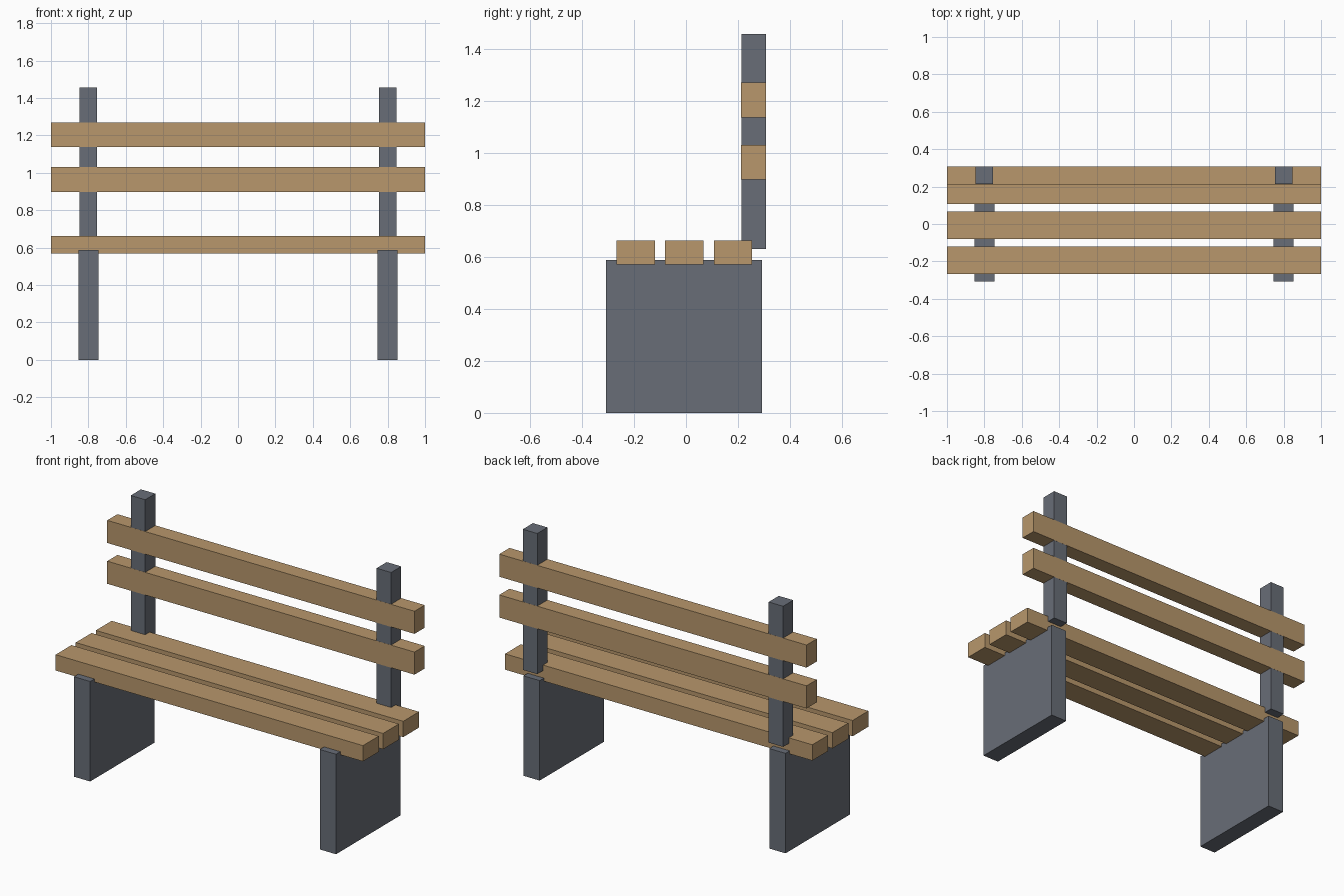
import bpy

if "Cube" in bpy.data.objects:
    bpy.data.objects.remove(bpy.data.objects["Cube"])


def material(name, color):
    mat = bpy.data.materials.new(name)
    mat.diffuse_color = color
    mat.use_nodes = True
    mat.node_tree.nodes["Principled BSDF"].inputs["Base Color"].default_value = mat.diffuse_color
    return mat


wood = material("wood", (0.48, 0.31, 0.15, 1))
metal = material("dark_metal", (0.14, 0.155, 0.185, 1))


def box(name, x, y, z, mat):
    """Box from (min, max) ranges on each axis."""
    ranges = (x, y, z)
    bpy.ops.mesh.primitive_cube_add(size=1, location=[(a + b) / 2 for a, b in ranges])
    ob = bpy.context.object
    ob.name = name
    ob.scale = [b - a for a, b in ranges]
    bpy.ops.object.transform_apply(location=False, rotation=False, scale=True)
    ob.data.materials.append(mat)
    return ob


# Leg panels and back posts, one pair per side
for side, cx in (("left", -0.8), ("right", 0.8)):
    box(f"{side}_leg", (cx - 0.053, cx + 0.053), (-0.307, 0.293), (0, 0.588), metal)
    box(f"{side}_back_post", (cx - 0.047, cx + 0.047), (0.213, 0.307), (0.63, 1.457), metal)

# Seat slats, slightly sunk into the legs
for i in range(3):
    y = -0.267 + i * 0.187
    box(f"seat_slat_{i + 1}", (-1, 1), (y, y + 0.147), (0.57, 0.663), wood)

# Back slats, a hair proud of the posts
for i in range(2):
    z = 0.897 + i * 0.24
    box(f"back_slat_{i + 1}", (-1, 1), (0.2125, 0.3075), (z, z + 0.133), wood)
